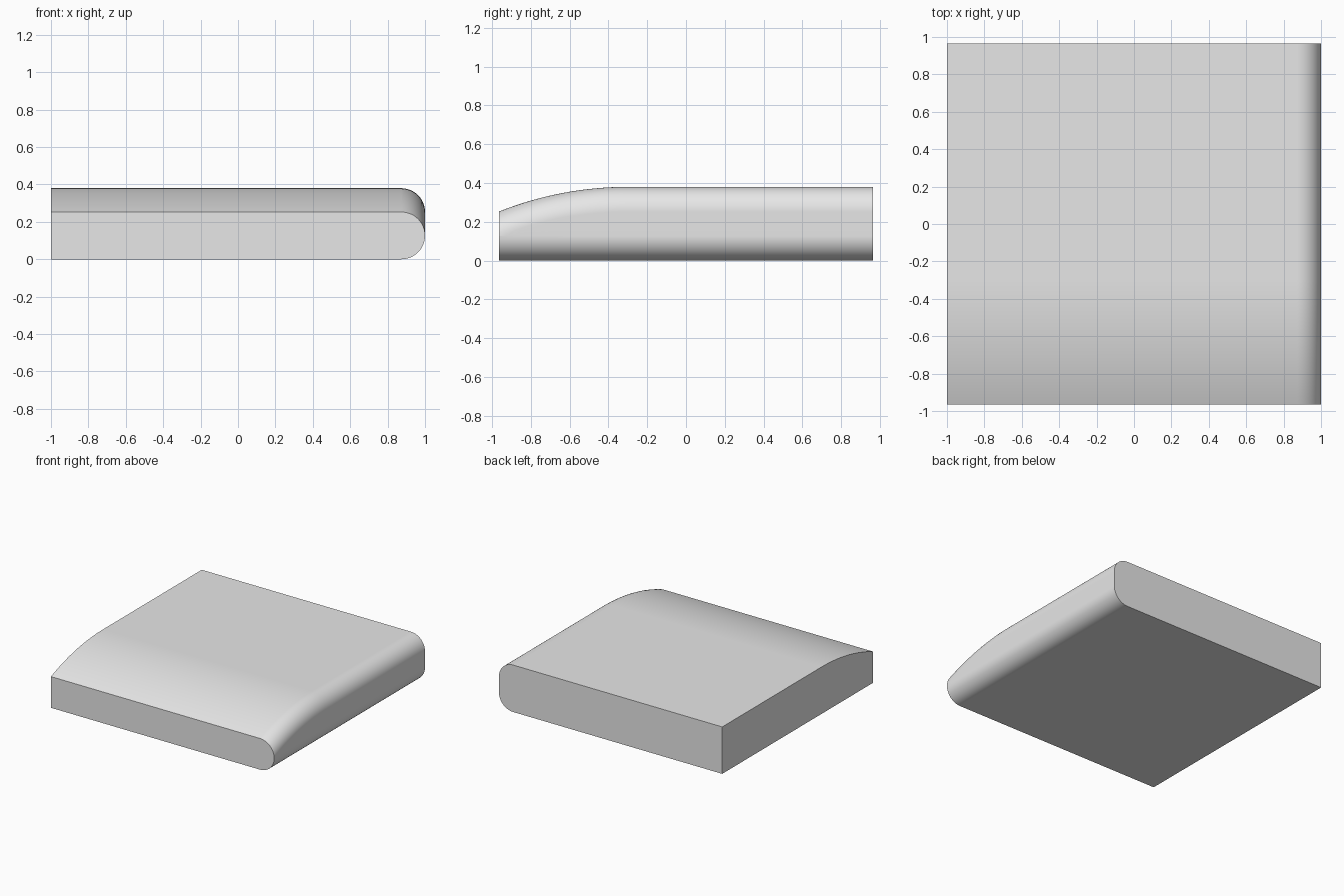
import bpy, bmesh, math

old = bpy.data.objects.get("Cube")
if old:
    bpy.data.objects.remove(old, do_unlink=True)

HALF_WIDTH, HALF_DEPTH, HEIGHT = 1.0, 0.965, 0.38
EDGE_RADIUS = 0.127
ARC_START, ARC_RADIUS = -0.3, 1.8
ARC_STEPS, ROUND_STEPS = 16, 12

material = bpy.data.materials.new("light grey")
material.use_nodes = True
grey = (0.8, 0.8, 0.8, 1)
material.diffuse_color = grey
material.node_tree.nodes["Principled BSDF"].inputs["Base Color"].default_value = grey


def top_height(y):
    """Flat top that falls away along a circular arc towards the front."""
    run = max(0, ARC_START - y)
    return HEIGHT - ARC_RADIUS + math.sqrt(ARC_RADIUS ** 2 - run ** 2)


def section(y):
    """Square on the right edge, rounded at both corners of the left edge."""
    top = top_height(y)
    cx = HALF_WIDTH - EDGE_RADIUS
    points = [(-HALF_WIDTH, y, top), (-HALF_WIDTH, y, 0)]
    for cz, start in ((EDGE_RADIUS, -math.pi / 2), (top - EDGE_RADIUS, 0)):
        for i in range(ROUND_STEPS + 1):
            a = start + math.pi / 2 * i / ROUND_STEPS
            points.append((cx + EDGE_RADIUS * math.cos(a), y,
                           cz + EDGE_RADIUS * math.sin(a)))
    return points


# Slab lofted from front to back through the sections
stations = [-HALF_DEPTH + (ARC_START + HALF_DEPTH) * i / ARC_STEPS
            for i in range(ARC_STEPS + 1)] + [HALF_DEPTH]
bm = bmesh.new()
rings = [[bm.verts.new(p) for p in section(y)] for y in stations]
for a, b in zip(rings, rings[1:]):
    for i in range(len(a)):
        j = (i + 1) % len(a)
        bm.faces.new((a[i], a[j], b[j], b[i]))
bm.faces.new(rings[0])
bm.faces.new(rings[-1])
bmesh.ops.recalc_face_normals(bm, faces=bm.faces)

mesh = bpy.data.meshes.new("cushion_slab")
bm.to_mesh(mesh)
bm.free()
mesh.materials.append(material)
slab = bpy.data.objects.new("cushion_slab", mesh)
bpy.context.collection.objects.link(slab)

# Smooth rounded surfaces, crisp cut ends
bpy.ops.object.select_all(action="DESELECT")
slab.select_set(True)
bpy.context.view_layer.objects.active = slab
bpy.ops.object.shade_smooth_by_angle(angle=math.radians(30))
weighted = slab.modifiers.new("weighted_normals", "WEIGHTED_NORMAL")
weighted.keep_sharp = True
